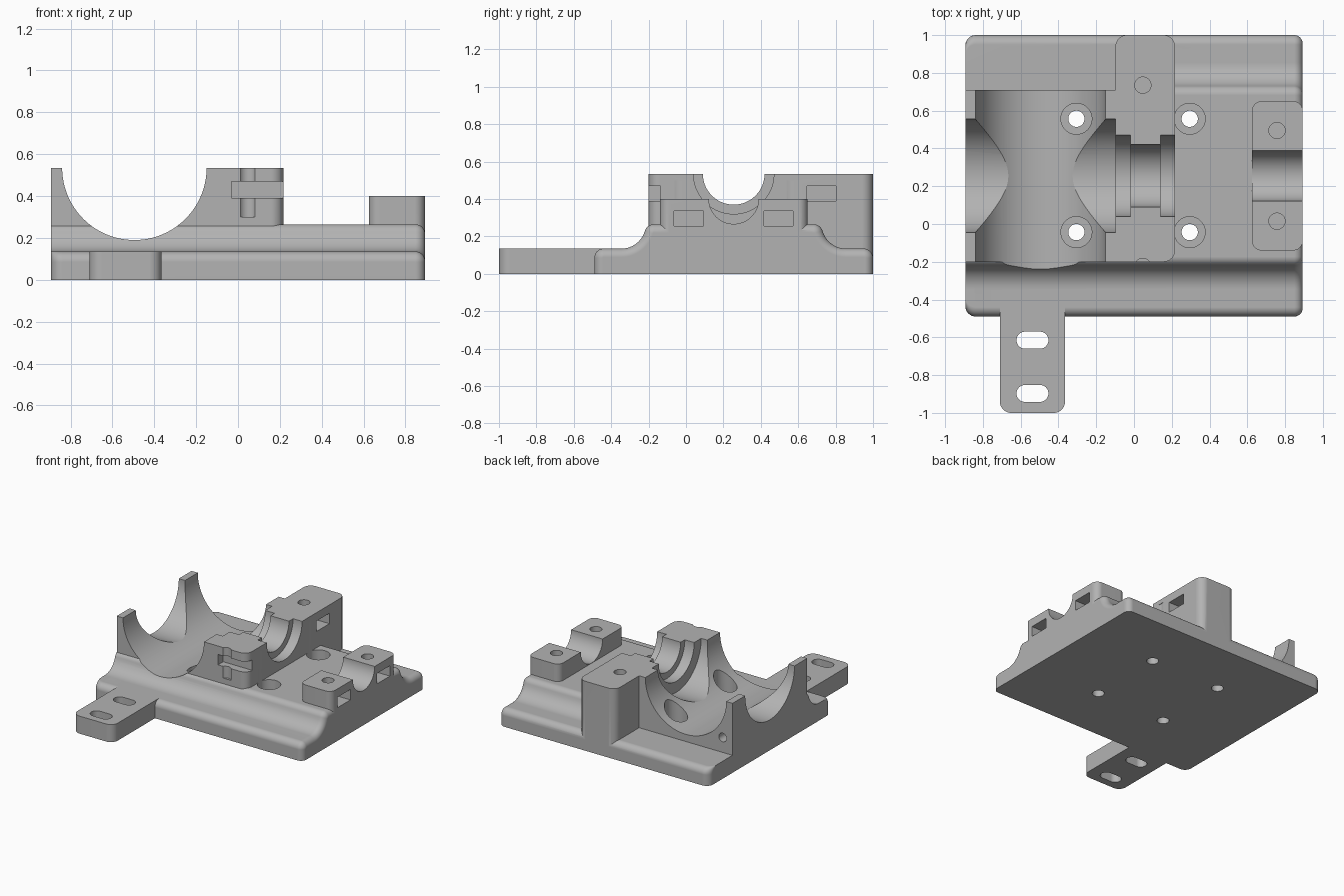
import bpy, bmesh
from math import sin, cos, pi, radians, sqrt
from mathutils import Matrix

cube = bpy.data.objects.get("Cube")
if cube:
    bpy.data.objects.remove(cube, do_unlink=True)

grey = bpy.data.materials.new("cast grey")
grey.use_nodes = True
grey.diffuse_color = (0.45, 0.45, 0.45, 1)
grey.node_tree.nodes["Principled BSDF"].inputs["Base Color"].default_value = (0.45, 0.45, 0.45, 1)

XE = 0.893      # half length of the base
YC = 0.255      # shared centre line in y
TOP = 0.535     # parting plane height


def finish(name, bm):
    bmesh.ops.recalc_face_normals(bm, faces=bm.faces)
    mesh = bpy.data.meshes.new(name)
    bm.to_mesh(mesh)
    bm.free()
    ob = bpy.data.objects.new(name, mesh)
    bpy.context.collection.objects.link(ob)
    mesh.materials.append(grey)
    return ob


def loft(name, rings):
    bm = bmesh.new()
    loops = [[bm.verts.new(p) for p in ring] for ring in rings]
    n = len(loops[0])
    for a, b in zip(loops, loops[1:]):
        for i in range(n):
            j = (i + 1) % n
            bm.faces.new((a[i], a[j], b[j], b[i]))
    bm.faces.new(loops[0])
    bm.faces.new(loops[-1])
    return finish(name, bm)


def arc(cx, cy, r, a0, a1, n=10):
    angles = [radians(a0 + (a1 - a0) * i / n) for i in range(n + 1)]
    return [(cx + r * cos(a), cy + r * sin(a)) for a in angles]


def block(name, x, y, z, radii=(0, 0, 0, 0)):
    """Upright prism; radii for the corners +x+y, -x+y, -x-y, +x-y."""
    plan = []
    signs = ((1, 1), (-1, 1), (-1, -1), (1, -1))
    for k, ((sx, sy), r) in enumerate(zip(signs, radii)):
        cx, cy = x[sx > 0] - sx * r, y[sy > 0] - sy * r
        plan += arc(cx, cy, r, 90 * k, 90 * k + 90) if r else [(cx, cy)]
    return loft(name, [[(px, py, h) for px, py in plan] for h in z])


def rod(axis, centre, r, span, seg=96):
    """Cylinder along an axis, centred on the other two coordinates."""
    bm = bmesh.new()
    bmesh.ops.create_cone(bm, cap_ends=True, segments=seg, radius1=r, radius2=r,
                          depth=span[1] - span[0])
    mid = (span[0] + span[1]) / 2
    if axis == "x":
        turn, pos = Matrix.Rotation(pi / 2, 4, "Y"), (mid, *centre)
    elif axis == "y":
        turn, pos = Matrix.Rotation(pi / 2, 4, "X"), (centre[0], mid, centre[1])
    else:
        turn, pos = Matrix.Identity(4), (*centre, mid)
    bm.transform(Matrix.Translation(pos) @ turn)
    ob = finish("cutter", bm)
    ob.hide_render = True
    return ob


def combine(target, tool, operation):
    mod = target.modifiers.new("boolean", "BOOLEAN")
    mod.operation, mod.solver, mod.object = operation, "EXACT", tool
    bpy.context.view_layer.objects.active = target
    bpy.ops.object.modifier_apply(modifier=mod.name)
    bpy.data.objects.remove(tool, do_unlink=True)


def cut(tool):
    combine(housing, tool, "DIFFERENCE")


def join(tool):
    combine(housing, tool, "UNION")


# Stepped base: filleted section swept along x, rounded at the right end
def section(x, inset=0, narrow=0):
    half = 0.745
    rise = sqrt(0.18 ** 2 - 0.05 ** 2)
    lean = 16.13
    side = [(half - narrow - inset, 0)]
    side += arc(half - 0.05 - narrow, 0.085, 0.05 - inset, 0, 90)
    side += arc(0.60, 0.265, 0.13 + inset, 270, 180 + lean)
    side += arc(0.60 - rise, 0.215, 0.05 - inset, lean, 90)
    return ([(x, YC + u, h) for u, h in side]
            + [(x, YC - u, h) for u, h in reversed(side)])


steps = [pi / 2 * i / 8 for i in range(9)]
rings = [section(-XE + 0.055 * (1 - cos(t)), narrow=0.055 * (1 - sin(t))) for t in steps]
rings += [section(XE - 0.045 * (1 - sin(t)), inset=0.045 * (1 - cos(t))) for t in steps]
housing = loft("bearing_housing", rings)

# Flat shelf behind the cradle
cut(block("cutter", (-1.2, -0.05), (0.71, 1.2), (0.135, 0.7)))

# Cradle, bearing block, end support and front mounting tab
join(block("cradle", (-XE, 0.0), (-0.2, 0.71), (0.05, TOP)))
join(block("bearing_block", (-0.098, 0.217), (-0.2, 1.0), (0.03, TOP),
           (0.06, 0.06, 0, 0.06)))
join(block("end_support", (0.625, XE), (-0.14, 0.65), (0.1, 0.4), (0.05,) * 4))
join(block("mounting_tab", (-0.71, -0.365), (-1.0, -0.3), (0, 0.135),
           (0, 0, 0.06, 0.06)))

# Large bore across the cradle and stepped shaft bore
cut(rod("y", (-0.495, TOP), 0.345, (-0.8, 1.2), 128))
for r, span in ((0.30, (-1.2, -0.098)), (0.215, (-0.5, -0.018)),
                (0.165, (-0.4, 0.4)), (0.215, (0.14, 0.4))):
    cut(rod("x", (YC, TOP), r, span))
cut(rod("x", (YC, 0.4), 0.133, (0.5, 1.2)))

# Clamp screw holes with nut slots
for side in (-1, 1):
    cut(rod("z", (0.047, YC + side * 0.48), 0.043, (0.3, 0.7), 40))
    y = YC + side * 0.48
    shift = side * 0.01
    cut(block("cutter", (-0.03, 0.4), (y - 0.078 - shift, y + 0.078 - shift), (0.39, 0.47)))
    y = YC + side * 0.24
    cut(rod("z", (0.757, y), 0.043, (0.2, 0.6), 40))
    cut(block("cutter", (0.68, 1.1), (y - 0.078, y + 0.078), (0.255, 0.335)))

# Counterbored fixing holes through the base
for x in (-0.305, 0.295):
    for y in (-0.043, 0.557):
        cut(rod("z", (x, y), 0.082, (0.1, 0.5), 40))
        cut(rod("z", (x, y), 0.043, (-0.2, 0.3), 40))

# Slotted holes in the mounting tab
for y in (-0.615, -0.897):
    cut(block("cutter", (-0.622, -0.453), (y - 0.045, y + 0.045), (-0.2, 0.3),
              (0.0449,) * 4))

# Small blind hole in the back of the cradle
cut(rod("y", (-0.81, 0.25), 0.033, (0.5, 0.9), 32))

# Smooth curved walls, crisp edges
bpy.ops.object.select_all(action="DESELECT")
housing.select_set(True)
bpy.context.view_layer.objects.active = housing
bpy.ops.object.shade_smooth_by_angle(angle=radians(25))
weighted = housing.modifiers.new("weighted normals", "WEIGHTED_NORMAL")
weighted.keep_sharp = True
